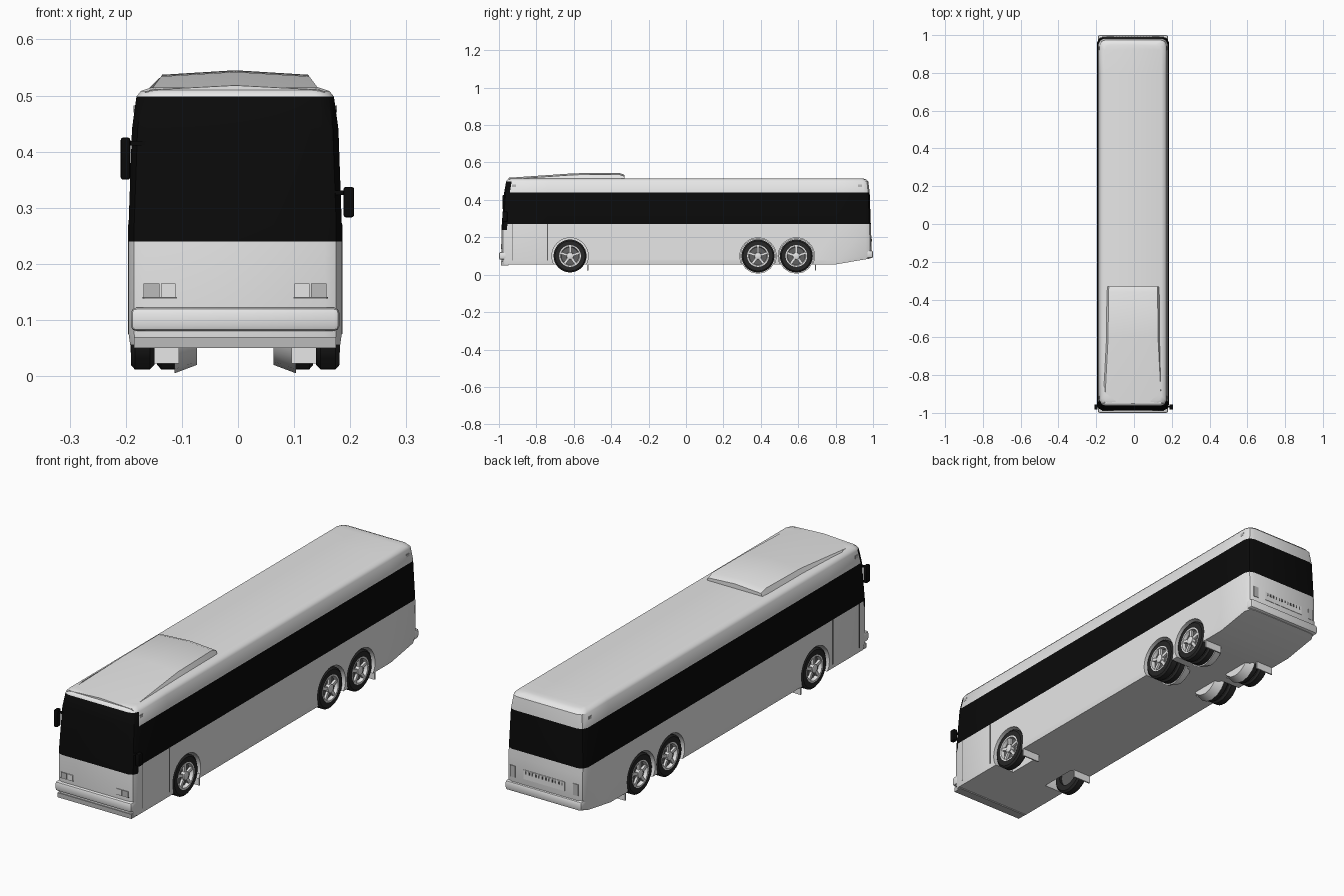
import bpy, bmesh, math
from mathutils import Matrix, Vector

cube = bpy.data.objects.get("Cube")
if cube:
    bpy.data.objects.remove(cube, do_unlink=True)

CX = -0.005            # centre line of the coach body
WHEEL_Z = 0.1
FRONT_AXLE, REAR_AXLES = -0.62, (0.385, 0.59)


def material(name, value):
    m = bpy.data.materials.new(name)
    m.use_nodes = True
    col = (value, value, value, 1)
    m.diffuse_color = col
    m.node_tree.nodes["Principled BSDF"].inputs["Base Color"].default_value = col
    return m


WHITE = material("body white", 0.8)
BLACK = material("glass black", 0.003)
RUBBER = material("tyre rubber", 0.02)
DARK = material("dark grey", 0.12)
GREY = material("lamp grey", 0.5)


def add_object(name, mesh, loc=(0, 0, 0), turn=0):
    ob = bpy.data.objects.new(name, mesh)
    ob.location = loc
    ob.rotation_euler.z = turn
    bpy.context.collection.objects.link(ob)
    return ob


def finish(bm, name, *mats):
    bmesh.ops.recalc_face_normals(bm, faces=bm.faces)
    mesh = bpy.data.meshes.new(name)
    bm.to_mesh(mesh)
    bm.free()
    for m in mats:
        mesh.materials.append(m)
    return mesh


def smooth(ob, angle=35):
    bpy.ops.object.select_all(action='DESELECT')
    ob.select_set(True)
    bpy.context.view_layer.objects.active = ob
    bpy.ops.object.shade_smooth_by_angle(angle=math.radians(angle))


def box(name, x, y, z, mat, bevel=0):
    """Box from (min, max) pairs."""
    bm = bmesh.new()
    bmesh.ops.create_cube(bm, size=1)
    for v in bm.verts:
        v.co = Vector([r[0] if c < 0 else r[1] for c, r in zip(v.co, (x, y, z))])
    if bevel:
        bmesh.ops.bevel(bm, geom=bm.edges[:], offset=bevel, segments=2,
                        affect='EDGES', profile=0.5)
    return add_object(name, finish(bm, name, mat))


def sided_box(name, x, y, z, mat):
    """The same box on both sides of the centre line."""
    box("left_" + name, (CX + x[0], CX + x[1]), y, z, mat)
    box("right_" + name, (CX - x[1], CX - x[0]), y, z, mat)


def lathe(bm, profile, segs=32, closed=False):
    """Spin (radius, x) points around the x axis."""
    rings = [[bm.verts.new((x, r * math.cos(2 * math.pi * i / segs),
                            r * math.sin(2 * math.pi * i / segs)))
              for i in range(segs)] for r, x in profile]
    pairs = list(zip(rings, rings[1:]))
    if closed:
        pairs.append((rings[-1], rings[0]))
    for a, b in pairs:
        for i in range(segs):
            k = (i + 1) % segs
            bm.faces.new((a[i], a[k], b[k], b[i]))
    if not closed:
        bm.faces.new(rings[0])
        bm.faces.new(rings[-1])


# Body shell: rounded plan outlines stacked by height (z, half width, front, rear)
levels = [(0.055, 0.187, -0.985, 0.985), (0.075, 0.19, -0.987, 0.992),
          (0.24, 0.19, -0.987, 0.99), (0.27, 0.19, -0.985, 0.988),
          (0.44, 0.184, -0.972, 0.982), (0.498, 0.176, -0.962, 0.975),
          (0.508, 0.168, -0.955, 0.966), (0.514, 0.15, -0.94, 0.95)]
bm = bmesh.new()
rings = []
for n, (z, w, f, r) in enumerate(levels):
    half = [(w - 0.03, f), (w - 0.01, f + 0.008), (w, f + 0.03), (w, -0.74),
            (w, 0.8), (w, r - 0.03), (w - 0.01, r - 0.008), (w - 0.03, r)]
    loop = half + [(-x, y) for x, y in reversed(half)]
    rings.append([bm.verts.new((x + CX, y, z + (0.17 * max(0, y - 0.8) if n < 2 else 0)))
                  for x, y in loop])
count = len(rings[0])
for n, (a, b) in enumerate(zip(rings, rings[1:])):
    for i in range(count):
        k = (i + 1) % count
        face = bm.faces.new((a[i], a[k], b[k], b[i]))
        low, high = levels[n][0], levels[n + 1][0]
        at_front = all(v.co.y < -0.9 for v in face.verts)
        bottom, top = (0.24, 0.498) if at_front else (0.27, 0.44)
        face.material_index = int(low >= bottom and high <= top)
for ring in (rings[0], rings[-1]):
    for i in range(count // 2 - 1):
        bm.faces.new((ring[i], ring[i + 1], ring[count - 2 - i], ring[count - 1 - i]))
body = add_object("body_shell", finish(bm, "body_shell", WHITE, BLACK))

# Wheel wells cut from the shell
bm = bmesh.new()
for y in (FRONT_AXLE, *REAR_AXLES):
    for s in (-1, 1):
        place = Matrix.Translation((CX + s * 0.19, y, WHEEL_Z)) @ Matrix.Rotation(math.pi / 2, 4, 'Y')
        bmesh.ops.create_cone(bm, cap_ends=True, segments=32, radius1=0.097,
                              radius2=0.097, depth=0.2, matrix=place)
cutter = add_object("wheel_well_cutter", finish(bm, "wheel_well_cutter", WHITE))
cutter.hide_render = True
mod = body.modifiers.new("wells", 'BOOLEAN')
mod.operation, mod.solver, mod.object = 'DIFFERENCE', 'EXACT', cutter
bpy.context.view_layer.objects.active = body
bpy.ops.object.modifier_apply(modifier=mod.name)
bpy.data.objects.remove(cutter, do_unlink=True)
smooth(body)

# Roof unit: raised rear block with a long fairing to the front
bm = bmesh.new()
rows = []
for y, z, w in [(-0.95, 0.514, 0.15), (-0.6, 0.538, 0.132), (-0.36, 0.541, 0.13), (-0.33, 0.53, 0.128)]:
    rows.append([bm.verts.new((CX + x, y, h)) for x, h in
                 [(-w - 0.012, 0.505), (-w, z - 0.004), (0, z + 0.004), (w, z - 0.004), (w + 0.012, 0.505)]])
for a, b in zip(rows, rows[1:]):
    for i in range(4):
        bm.faces.new((a[i], a[i + 1], b[i + 1], b[i]))
bm.faces.new(rows[0])
bm.faces.new(rows[-1])
smooth(add_object("roof_unit", finish(bm, "roof_unit", WHITE)), 25)

# Wheels: shared tyre, rim and drum meshes
bm = bmesh.new()
lathe(bm, [(0.055, -0.042), (0.08, -0.042), (0.088, -0.034), (0.088, -0.007),
           (0.08, 0), (0.057, 0), (0.055, -0.02)], closed=True)
tyre = finish(bm, "tyre", RUBBER)

bm = bmesh.new()
lathe(bm, [(0.058, -0.02), (0.058, 0.001), (0.051, 0.001), (0.047, -0.012), (0.047, -0.02)], closed=True)
lathe(bm, [(0.02, -0.018), (0.018, 0.002), (0.012, 0.004)], 16)
for i in range(5):
    turn = Matrix.Rotation(2 * math.pi * i / 5, 4, 'X')
    shape = Matrix.Translation((-0.007, 0, 0.033)) @ Matrix.Diagonal((0.01, 0.013, 0.036, 1))
    bmesh.ops.create_cube(bm, size=1, matrix=turn @ shape)
rim = finish(bm, "rim", WHITE)

bm = bmesh.new()
lathe(bm, [(0.056, -0.03), (0.056, -0.014)])
backing = finish(bm, "rim_backing", DARK)

bm = bmesh.new()
lathe(bm, [(0.08, -0.118), (0.095, -0.078)], 16)
drum = finish(bm, "brake_drum", WHITE)

for side, s in (("left", 1), ("right", -1)):
    turn = 0 if s > 0 else math.pi
    for axle, y in (("front", FRONT_AXLE), ("drive", REAR_AXLES[0]), ("tag", REAR_AXLES[1])):
        tag = f"{side}_{axle}_"
        x = CX + s * 0.186
        parts = [("tyre", tyre, 0), ("rim", rim, 0), ("rim_backing", backing, 0)]
        if axle != "front":
            parts += [("inner_tyre", tyre, 0.047), ("brake_drum", drum, 0)]
        for name, mesh, inset in parts:
            smooth(add_object(tag + name, mesh, (x - s * inset, y, WHEEL_Z), turn))

# Mud flaps behind the wheels
for name, y in (("front_mud_flap", -0.525), ("rear_mud_flap", 0.692)):
    sided_box(name, (0.1, 0.186), (y - 0.003, y + 0.003), (0.022, 0.075), WHITE)

# Bumpers and lower valance
smooth(box("front_bumper", (CX - 0.186, CX + 0.186), (-1, -0.94), (0.08, 0.122), WHITE, 0.01))
smooth(box("rear_bumper", (CX - 0.186, CX + 0.186), (0.94, 1), (0.088, 0.13), WHITE, 0.01))
box("front_valance", (CX - 0.18, CX + 0.18), (-0.99, -0.95), (0.05, 0.07), GREY)

# Lamps and markers
sided_box("headlamp_outer", (0.135, 0.163), (-0.99, -0.98), (0.141, 0.165), GREY)
sided_box("headlamp_inner", (0.106, 0.132), (-0.99, -0.98), (0.141, 0.165), WHITE)
sided_box("headlamp_trim", (0.104, 0.165), (-0.989, -0.98), (0.138, 0.141), DARK)
sided_box("tail_lamp", (0.14, 0.165), (0.985, 0.993), (0.15, 0.2), GREY)
for name, y in (("front_marker", -0.92), ("rear_marker", 0.93)):
    sided_box(name, (0.174, 0.181), (y - 0.01, y + 0.01), (0.47, 0.482), GREY)

# Engine grille on the back
box("grille_panel", (CX - 0.1, CX + 0.1), (0.985, 0.993), (0.155, 0.195), WHITE)
for i in range(12):
    x = CX - 0.088 + i * 0.016
    box("grille_slot", (x - 0.003, x + 0.003), (0.987, 0.9945), (0.178, 0.19), DARK)

# Entry door seams
sided_box("door_seam", (0.186, 0.191), (-0.743, -0.739), (0.075, 0.27), DARK)
sided_box("door_front_seam", (0.186, 0.191), (-0.927, -0.924), (0.075, 0.27), DARK)

# Mirrors and their arms
for side, x, low, high in (("right", (-0.209, -0.192), 0.35, 0.425), ("left", (0.188, 0.207), 0.283, 0.337)):
    smooth(box(side + "_mirror", x, (-0.982, -0.955), (low, high), BLACK, 0.004))
    inner = (x[1] - 0.004, x[1] + 0.03) if side == "right" else (x[0] - 0.03, x[0] + 0.004)
    box(side + "_mirror_arm", inner, (-0.972, -0.964), (high - 0.014, high - 0.006), BLACK)
